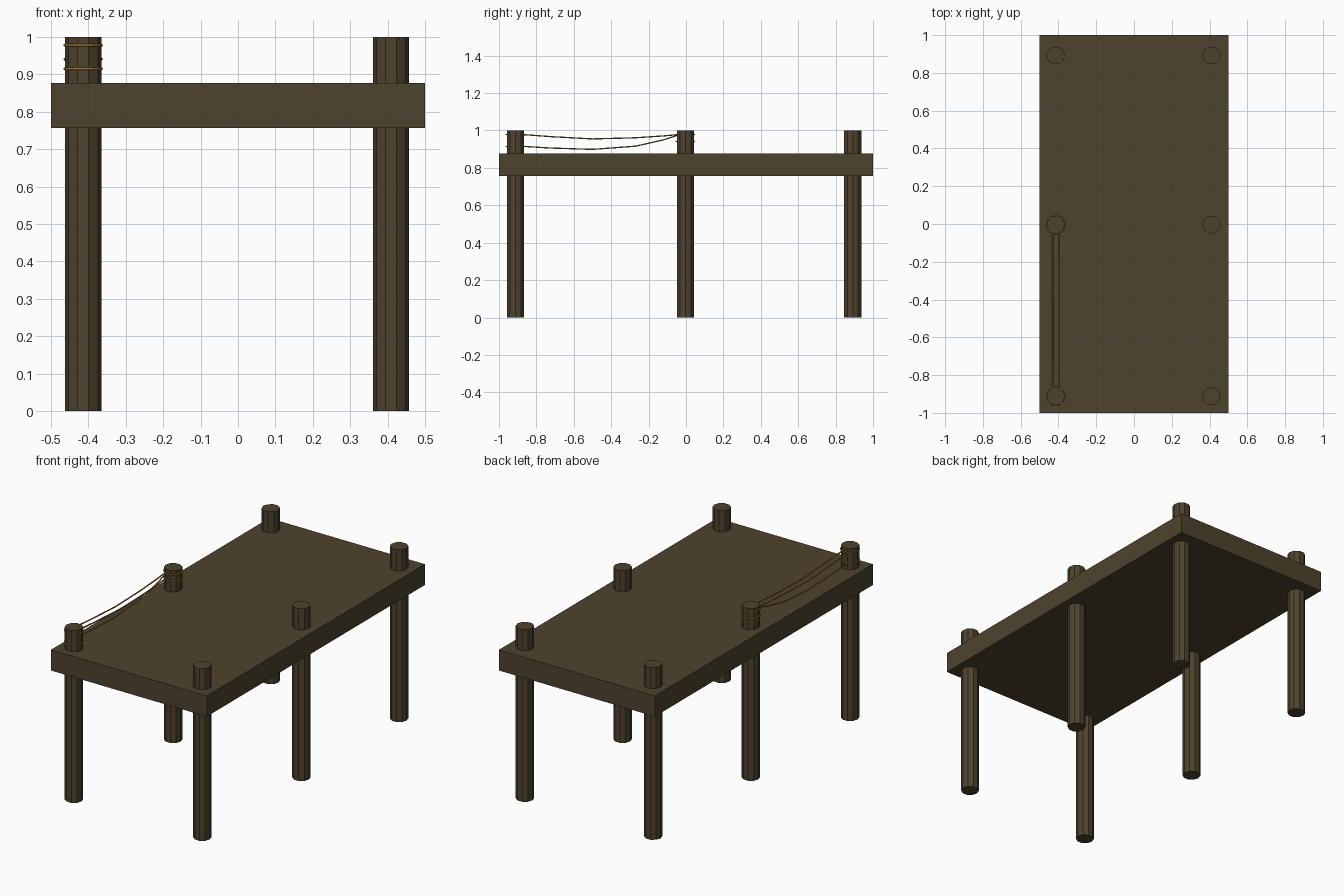
import bpy, math

if "Cube" in bpy.data.objects:
    bpy.data.objects.remove(bpy.data.objects["Cube"])


def material(name, col):
    m = bpy.data.materials.new(name)
    m.diffuse_color = (*col, 1)
    m.use_nodes = True
    m.node_tree.nodes["Principled BSDF"].inputs["Base Color"].default_value = m.diffuse_color
    return m


wood = material("dark_wood", (0.076, 0.056, 0.027))
rope = material("golden_rope", (0.33, 0.17, 0.035))

# Deck slab
bpy.ops.mesh.primitive_cube_add(size=1, location=(0, 0, 0.817))
deck = bpy.context.object
deck.name = "deck"
deck.scale = (1, 2, 0.12)
deck.data.materials.append(wood)

# Six ten-sided posts
for side, x in (("left", -0.414), ("right", 0.409)):
    for row, y in (("front", -0.912), ("middle", -0.003), ("back", 0.892)):
        bpy.ops.mesh.primitive_cylinder_add(
            vertices=10, radius=0.0485, depth=1, location=(x, y, 0.5),
            rotation=(0, 0, math.pi / 2))
        post = bpy.context.object
        post.name = f"{side}_{row}_post"
        post.data.materials.append(wood)


def make_rope(name, points, closed=False):
    """Thin low-poly rope swept along straight segments."""
    cu = bpy.data.curves.new(name, 'CURVE')
    cu.dimensions = '3D'
    cu.bevel_depth = 0.0038
    cu.bevel_resolution = 1
    cu.use_fill_caps = True
    sp = cu.splines.new('POLY')
    sp.points.add(len(points) - 1)
    for p, co in zip(sp.points, points):
        p.co = (*co, 1)
    sp.use_cyclic_u = closed
    cu.materials.append(rope)
    ob = bpy.data.objects.new(name, cu)
    bpy.context.collection.objects.link(ob)


# Rope loops tied round the two left posts
for name, y, heights in (("front", -0.912, (0.978, 0.915)),
                         ("middle", -0.003, (0.978, 0.941))):
    for z in heights:
        ring = [(-0.414 + 0.049 * math.cos(i * math.tau / 20),
                 y + 0.049 * math.sin(i * math.tau / 20), z) for i in range(20)]
        make_rope(f"{name}_rope_loop", ring, True)

# Sagging ropes between the left posts
ys = (-0.87, -0.72, -0.5, -0.27, -0.12, -0.045)
upper = (0.978, 0.967, 0.955, 0.961, 0.971, 0.978)
lower = (0.915, 0.906, 0.899, 0.916, 0.95, 0.975)
for x in (-0.434, -0.396):
    make_rope("upper_rope", [(x, y, z) for y, z in zip(ys, upper)])
make_rope("lower_rope", [(-0.43, y, z) for y, z in zip(ys, lower)])
